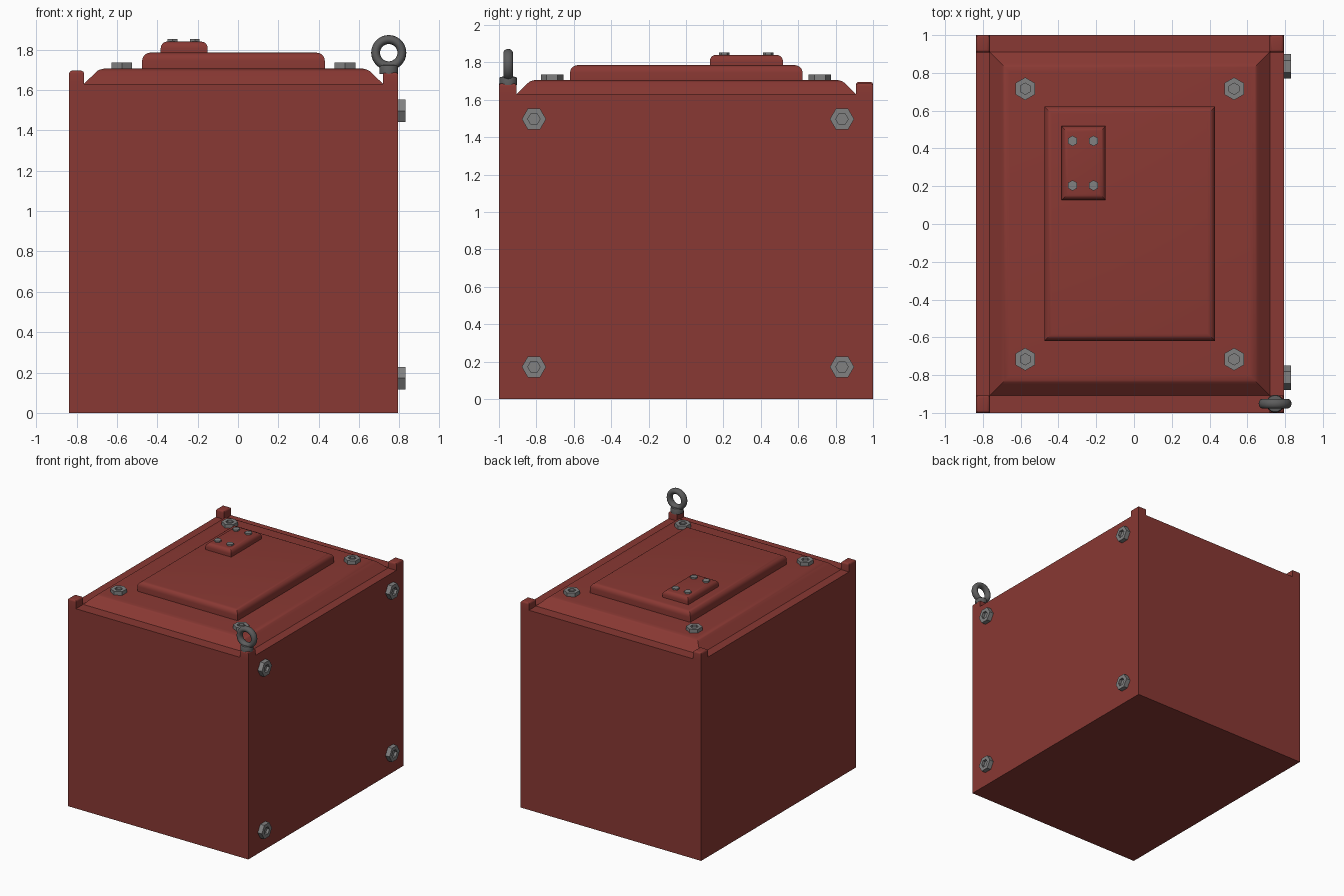
import bpy, bmesh, math
from mathutils import Matrix, Vector

if "Cube" in bpy.data.objects:
    bpy.data.objects.remove(bpy.data.objects["Cube"])


def material(name, rgb):
    m = bpy.data.materials.new(name)
    m.diffuse_color = (*rgb, 1)
    m.use_nodes = True
    m.node_tree.nodes["Principled BSDF"].inputs["Base Color"].default_value = m.diffuse_color
    return m


RED = material("red_paint", (0.25, 0.04, 0.033))
STEEL = material("steel", (0.22, 0.22, 0.22))
DARK = material("dark_steel", (0.11, 0.11, 0.11))


def loft(name, rings, mat, smooth=False, matrix=Matrix()):
    """Skin a stack of equal-length point rings and cap both ends."""
    bm = bmesh.new()
    loops = [[bm.verts.new(p) for p in r] for r in rings]
    n = len(loops[0])
    for a, b in zip(loops, loops[1:]):
        for i in range(n):
            j = (i + 1) % n
            bm.faces.new((a[i], a[j], b[j], b[i]))
    bm.faces.new(loops[0][::-1])
    bm.faces.new(loops[-1])
    bm.transform(matrix)
    me = bpy.data.meshes.new(name)
    bm.to_mesh(me)
    bm.free()
    ob = bpy.data.objects.new(name, me)
    bpy.context.collection.objects.link(ob)
    me.materials.append(mat)
    if smooth:
        finish_smooth(ob)
    return ob


def finish_smooth(ob):
    bpy.ops.object.select_all(action='DESELECT')
    ob.select_set(True)
    bpy.context.view_layer.objects.active = ob
    bpy.ops.object.shade_smooth_by_angle(angle=math.radians(32))


def slab(name, x0, x1, y0, y1, profile, smooth=True):
    """Rectangular block whose sides follow (inset, z) profile points."""
    rings = [[(x0 + d, y0 + d, z), (x1 - d, y0 + d, z),
              (x1 - d, y1 - d, z), (x0 + d, y1 - d, z)] for d, z in profile]
    return loft(name, rings, RED, smooth)


def rounded(z0, z1, r, n=5):
    arc = [math.pi / 2 * i / n for i in range(n + 1)]
    return [(0, z0)] + [(r - r * math.cos(a), z1 - r + r * math.sin(a)) for a in arc]


def hex_bolt(name, pos, r, h, hole=0.0, side=False):
    """Hexagon head with an optional hexagonal socket."""
    def ring(rad, z):
        return [(rad * math.sin(-i * math.pi / 3), rad * math.cos(i * math.pi / 3), z)
                for i in range(6)]
    rings = [ring(r, -0.005), ring(r, h)]
    if hole:
        rings += [ring(hole, h), ring(hole, h * 0.4)]
    m = Matrix.Translation(Vector(pos))
    if side:
        m = m @ Matrix.Rotation(math.pi / 2, 4, 'Y')
    return loft(name, rings, STEEL, False, m)


# Main box and the four raised corner posts
X0, X1, RIM = -0.837, 0.793, 1.63
slab("body", X0, X1, -1, 1, [(0, 0), (0, RIM)], False)
for xa, xb, top, sx in ((X0, X0 + 0.074, 1.696, "left"), (X1 - 0.075, X1, 1.688, "right")):
    for ya, yb, sy in ((-1, -0.907, "front"), (0.909, 1, "back")):
        slab(f"corner_post_{sy}_{sx}", xa, xb, ya, yb, rounded(RIM, top, 0.015, 4))

# Sloped lid, raised panel and small cover plate
slab("lid", -0.764, 0.719, -0.907, 0.91,
     [(0, RIM), (0.058, 1.686), (0.068, 1.695), (0.08, 1.701), (0.095, 1.705), (0.105, 1.706)])
slab("raised_panel", -0.475, 0.43, -0.62, 0.623, rounded(1.7, 1.785, 0.04))
slab("cover_plate", -0.383, -0.15, 0.127, 0.518, rounded(1.78, 1.84, 0.033))

# Bolts on the lid, cover plate and right side
for x in (-0.576, 0.53):
    for y in (-0.716, 0.716):
        hex_bolt("lid_bolt", (x, y, 1.705), 0.06, 0.031, 0.03)
for x in (-0.325, -0.214):
    for y in (0.204, 0.44):
        hex_bolt("cover_bolt", (x, y, 1.84), 0.028, 0.012)
for y in (-0.813, 0.834):
    for z in (0.172, 1.497):
        hex_bolt("side_bolt", (X1, y, z), 0.065, 0.037, 0.033, True)

# Lifting eye: collar and ring on the front right post
EX, EY = 0.747, -0.951
collar = [[(EX + r * math.cos(i * math.pi / 12), EY + r * math.sin(i * math.pi / 12), z)
           for i in range(24)] for r, z in
          ((0.047, 1.68), (0.047, 1.714), (0.043, 1.722), (0.028, 1.724))]
loft("lifting_eye_collar", collar, DARK, True)
bpy.ops.mesh.primitive_torus_add(major_segments=40, minor_segments=14,
                                 major_radius=0.065, minor_radius=0.022,
                                 location=(EX, EY, 1.785), rotation=(math.pi / 2, 0, 0))
eye = bpy.context.object
eye.name = "lifting_eye_ring"
eye.scale = (1, 1, 1.2)
eye.data.materials.append(DARK)
finish_smooth(eye)
